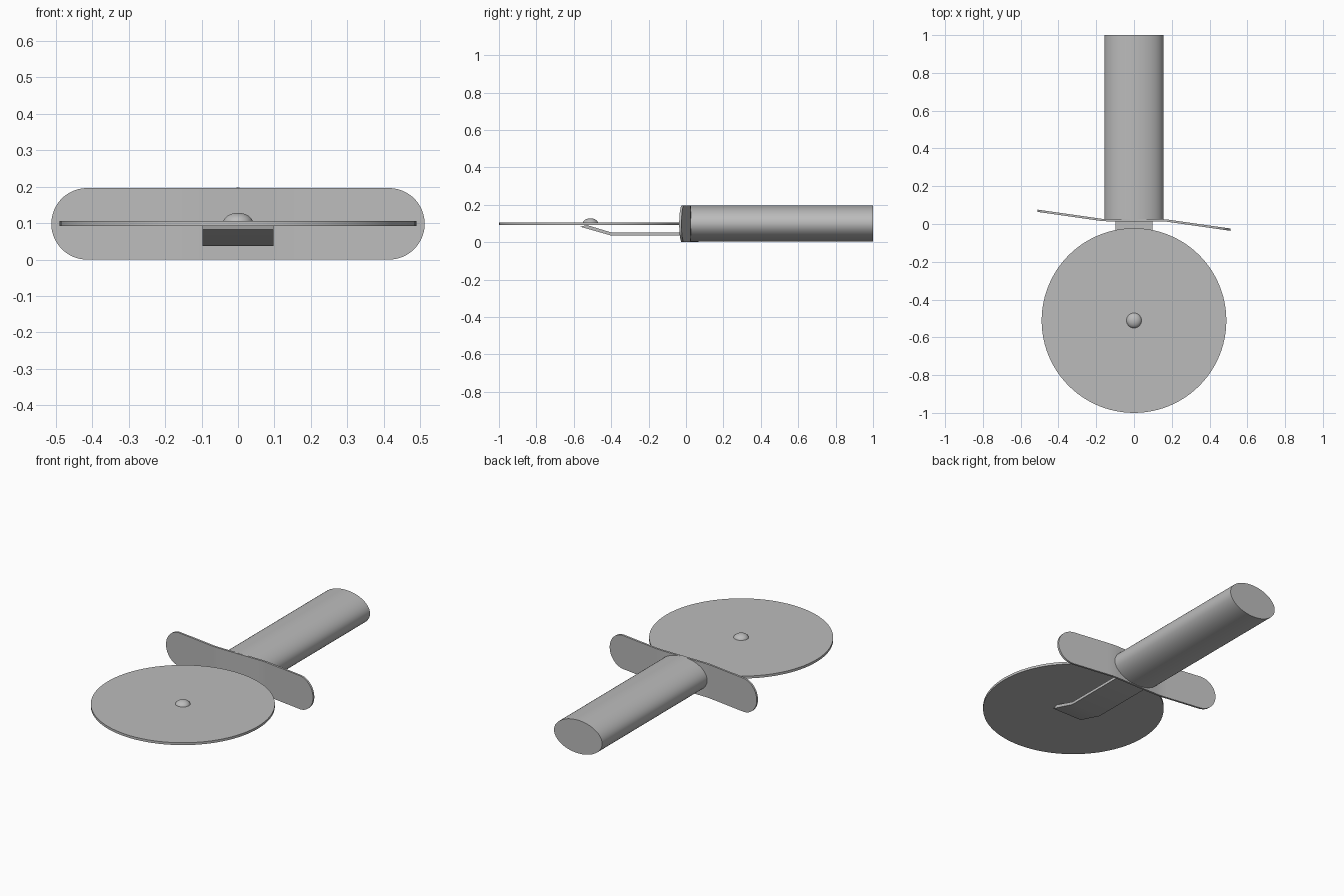
import bpy, bmesh, math

if "Cube" in bpy.data.objects:
    bpy.data.objects.remove(bpy.data.objects["Cube"])

steel = bpy.data.materials.new("grey steel")
steel.use_nodes = True
GREY = (0.5, 0.5, 0.5, 1)
steel.diffuse_color = GREY
steel.node_tree.nodes["Principled BSDF"].inputs["Base Color"].default_value = GREY


def finish(obj):
    obj.data.materials.clear()
    obj.data.materials.append(steel)
    bpy.ops.object.select_all(action="DESELECT")
    obj.select_set(True)
    bpy.context.view_layer.objects.active = obj
    bpy.ops.object.shade_smooth_by_angle(angle=math.radians(30))
    return obj


def cylinder(name, centre, radii, depth, axis="Z"):
    tilt = (math.pi / 2, 0, 0) if axis == "Y" else (0, 0, 0)
    bpy.ops.mesh.primitive_cylinder_add(vertices=96, radius=1, depth=depth,
                                        location=centre, rotation=tilt)
    obj = bpy.context.object
    obj.name = name
    obj.scale = (radii[0], radii[1], 1)
    bpy.ops.object.transform_apply(location=False, rotation=True, scale=True)
    return finish(obj)


def loft(name, loops):
    """Closed strip of four-cornered sections."""
    bm = bmesh.new()
    rings = [[bm.verts.new(p) for p in loop] for loop in loops]
    for a, b in zip(rings, rings[1:]):
        for i in range(4):
            j = (i + 1) % 4
            bm.faces.new((a[i], a[j], b[j], b[i]))
    bm.faces.new(rings[0])
    bm.faces.new(rings[-1])
    bmesh.ops.recalc_face_normals(bm, faces=bm.faces)
    mesh = bpy.data.meshes.new(name)
    bm.to_mesh(mesh)
    bm.free()
    obj = bpy.data.objects.new(name, mesh)
    bpy.context.collection.objects.link(obj)
    return finish(obj)


# Oval handle
cylinder("handle", (0, 0.51, 0.1), (0.156, 0.097), 0.98, "Y")

# Cutting wheel
cylinder("cutting_wheel", (0, -0.511, 0.099), (0.489, 0.489), 0.014)

# Domed rivet on the wheel
bpy.ops.mesh.primitive_uv_sphere_add(segments=48, ring_count=24, radius=1,
                                     location=(0, -0.511, 0.1))
rivet = bpy.context.object
rivet.name = "rivet"
rivet.scale = (0.041, 0.041, 0.028)
bpy.ops.object.transform_apply(location=False, rotation=False, scale=True)
bm = bmesh.new()
bm.from_mesh(rivet.data)
bmesh.ops.bisect_plane(bm, geom=bm.verts[:] + bm.edges[:] + bm.faces[:],
                       plane_co=(0, 0, 0), plane_no=(0, 0, 1), clear_inner=True)
bm.to_mesh(rivet.data)
bm.free()
finish(rivet)

# Bent bracket under the wheel
W, T = 0.097, 0.016
path = [(0.02, 0.037), (-0.405, 0.037), (-0.565, 0.083)]
tops = [(0.02, 0.037 + T), (-0.402, 0.037 + T), (-0.53, 0.092)]
loft("bracket", [[(-W, y, z), (W, y, z), (W, v, w), (-W, v, w)]
                 for (y, z), (v, w) in zip(path, tops)])

# Finger guard: round-ended plate with its ends swept opposite ways
HALF, R = 0.512, 0.098


def sweep(x):
    bend = max(0, abs(x) - 0.16)
    return 0.02 - math.copysign(0.143 * bend, x)


arc = [HALF - R + R * math.sin(math.pi / 2 * i / 20) for i in range(21)]
flat = [(HALF - R) * i / 12 for i in range(12)]
right = flat + arc
xs = [-x for x in reversed(right[1:])] + right
sections = []
for x in xs:
    over = max(0, abs(x) - (HALF - R))
    h = max(0.0015, math.sqrt(max(0, R * R - over * over)))
    y = sweep(x)
    sections.append([(x, y - 0.006, R - h), (x, y + 0.006, R - h),
                     (x, y + 0.006, R + h), (x, y - 0.006, R + h)])
loft("finger_guard", sections)
